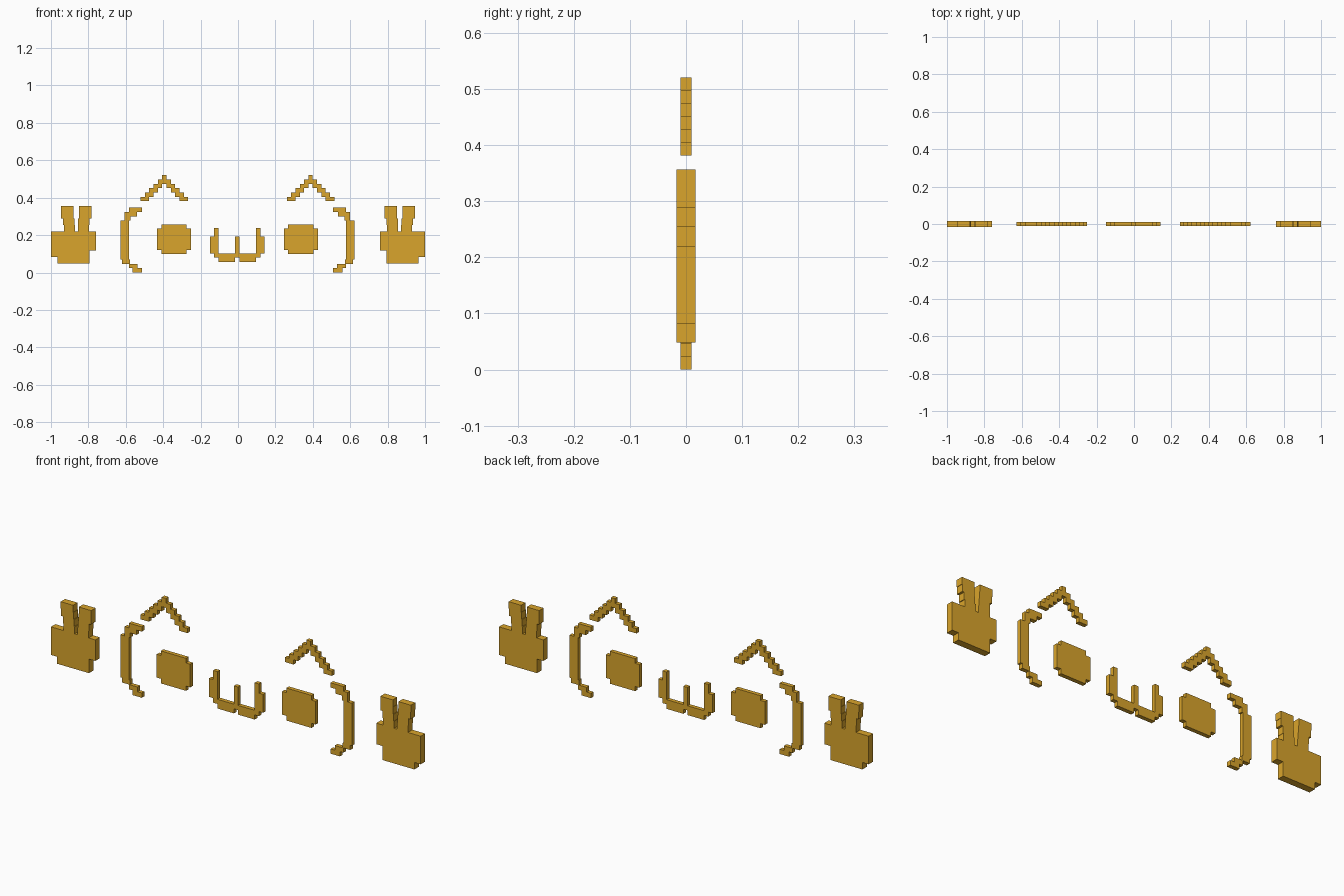
import bpy, bmesh

if "Cube" in bpy.data.objects:
    bpy.data.objects.remove(bpy.data.objects["Cube"])

gold = bpy.data.materials.new("gold")
gold.diffuse_color = (0.70, 0.376, 0.025, 1)
gold.use_nodes = True
gold.node_tree.nodes["Principled BSDF"].inputs["Base Color"].default_value = gold.diffuse_color

CELL, THIN = 0.0231, 0.02      # face strokes
BLOCK, THICK = 0.0343, 0.034   # hand blocks


def bricks(name, spans, x0, z0, cell, depth, mirror=None):
    """One brick per span (row, first column, width); mirror = x to reflect about."""
    bm = bmesh.new()
    for row, col, width in spans:
        xa, xb = x0 + col * cell, x0 + (col + width) * cell
        if mirror is not None:
            xa, xb = 2 * mirror - xb, 2 * mirror - xa
        za, zb = z0 + row * cell, z0 + (row + 1) * cell
        made = bmesh.ops.create_cube(bm, size=1)["verts"]
        for v in made:
            v.co = ((xa + xb) / 2 + v.co.x * (xb - xa), v.co.y * depth,
                    (za + zb) / 2 + v.co.z * (zb - za))
    mesh = bpy.data.meshes.new(name)
    bm.to_mesh(mesh)
    bm.free()
    mesh.materials.append(gold)
    bpy.context.collection.objects.link(bpy.data.objects.new(name, mesh))


# Stepped ear: two overlapping staircases meeting at one top brick
ear = [(5, 5, 1), (4, 4, 3)]
for r in range(4):
    ear += [(r, r, 2), (r, 9 - r, 2)]

# Curved cheek bracket
bracket = [(0, 2.8, 2.2), (1, 2, 2), (2, 1, 1.2)]
bracket += [(r, 0, 2) for r in range(3, 12)]
bracket += [(2, 0.4, 1), (12, 1, 1.3), (13, 1, 2.8), (14, 2, 3)]

# Rounded eye, in three columns of bricks
eye = []
for r in range(7):
    if r in (0, 6):
        eye += [(r, 1, 1), (r, 2, 2), (r, 4, 3)]
    else:
        eye += [(r, 0, 2), (r, 2, 2), (r, 4, 2), (r, 6, 2)]

# Hand: palm, side thumbs and two raised fingers
hand = [(r, 1, 5) for r in range(5)]
hand += [(r, 0, 1) for r in range(1, 5)]
hand += [(r, 6, 1) for r in range(2, 5)]
for r, a, b in [(5, 2.0, 4.2), (6, 1.9, 4.25), (7, 1.6, 4.35), (8, 1.55, 4.4)]:
    w = 1.75 if r < 7 else 1.95
    hand += [(r, a, w), (r, b, w)]

for side, face_mid, hand_mid in (("left", None, None), ("right", -0.003, 0.0)):
    bricks(side + "_ear", ear, -0.521, 0.382, CELL, THIN, face_mid)
    bricks(side + "_bracket", bracket, -0.629, 0.0, CELL, THIN, face_mid)
    bricks(side + "_eye", eye, -0.433, 0.098, 0.0227, THIN, face_mid)
    bricks(side + "_hand", hand, -1.0, 0.048, BLOCK, THICK, hand_mid)

# Double-curved mouth
mouth = [(r, c, 2) for r in (0, 1) for c in (2, 4, 7, 9)]
mouth += [(r, 6, 1) for r in range(1, 6)]
mouth += [(1, 1, 1), (1, 11, 1)]
mouth += [(r, c, 2) for r in range(2, 6) for c in (0, 11)]
mouth += [(r, c, 1) for r in (6, 7) for c in (1, 11)]
bricks("mouth", mouth, -0.150, 0.057, 0.0225, THIN)
